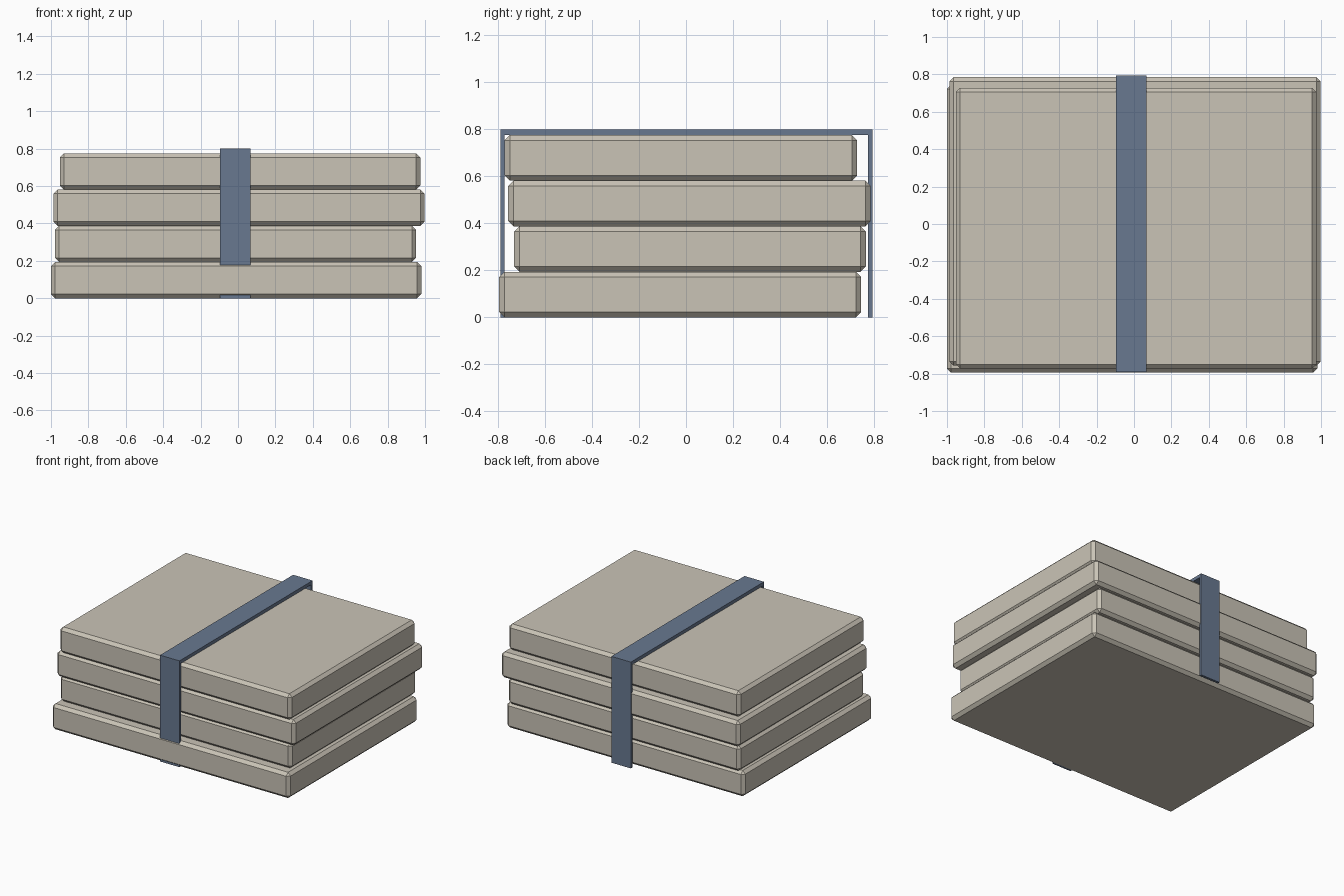
import bpy

if "Cube" in bpy.data.objects:
    bpy.data.objects.remove(bpy.data.objects["Cube"])


def material(name, rgb):
    mat = bpy.data.materials.new(name)
    mat.diffuse_color = (*rgb, 1.0)
    mat.use_nodes = True
    mat.node_tree.nodes["Principled BSDF"].inputs["Base Color"].default_value = mat.diffuse_color
    return mat


def box(name, x, y, z, mat, chamfer=0.0):
    """Box spanning the given (low, high) ranges, with an optional flat chamfer."""
    spans = (x, y, z)
    bpy.ops.mesh.primitive_cube_add(size=1, location=[(a + b) / 2 for a, b in spans])
    obj = bpy.context.object
    obj.name = name
    obj.scale = [b - a for a, b in spans]
    bpy.ops.object.transform_apply(location=False, rotation=False, scale=True)
    obj.data.materials.append(mat)
    if chamfer:
        mod = obj.modifiers.new("chamfer", 'BEVEL')
        mod.width = chamfer
        mod.segments = 1
    return obj


cream = material("warm_cream", (0.59, 0.55, 0.47))
blue = material("slate_blue", (0.14, 0.19, 0.28))

# Stack of four slightly shifted slabs: x range, y range
slabs = [
    ((-1.00, 0.98), (-0.795, 0.745)),
    ((-0.978, 0.952), (-0.731, 0.765)),
    ((-0.987, 0.998), (-0.757, 0.785)),
    ((-0.952, 0.975), (-0.772, 0.728)),
]
pitch = 0.1937
for i, (x, y) in enumerate(slabs):
    box(f"slab_{i + 1}", x, y, (i * pitch, (i + 1) * pitch), cream, 0.022)

# Band over the top and down the front and back
band_x = (-0.096, 0.066)
top = 4 * pitch
box("band_top", band_x, (-0.79, 0.793), (top, 0.80), blue)
box("band_front", band_x, (-0.79, -0.773), (0, top), blue)
box("band_back", band_x, (0.775, 0.793), (0, top), blue)
